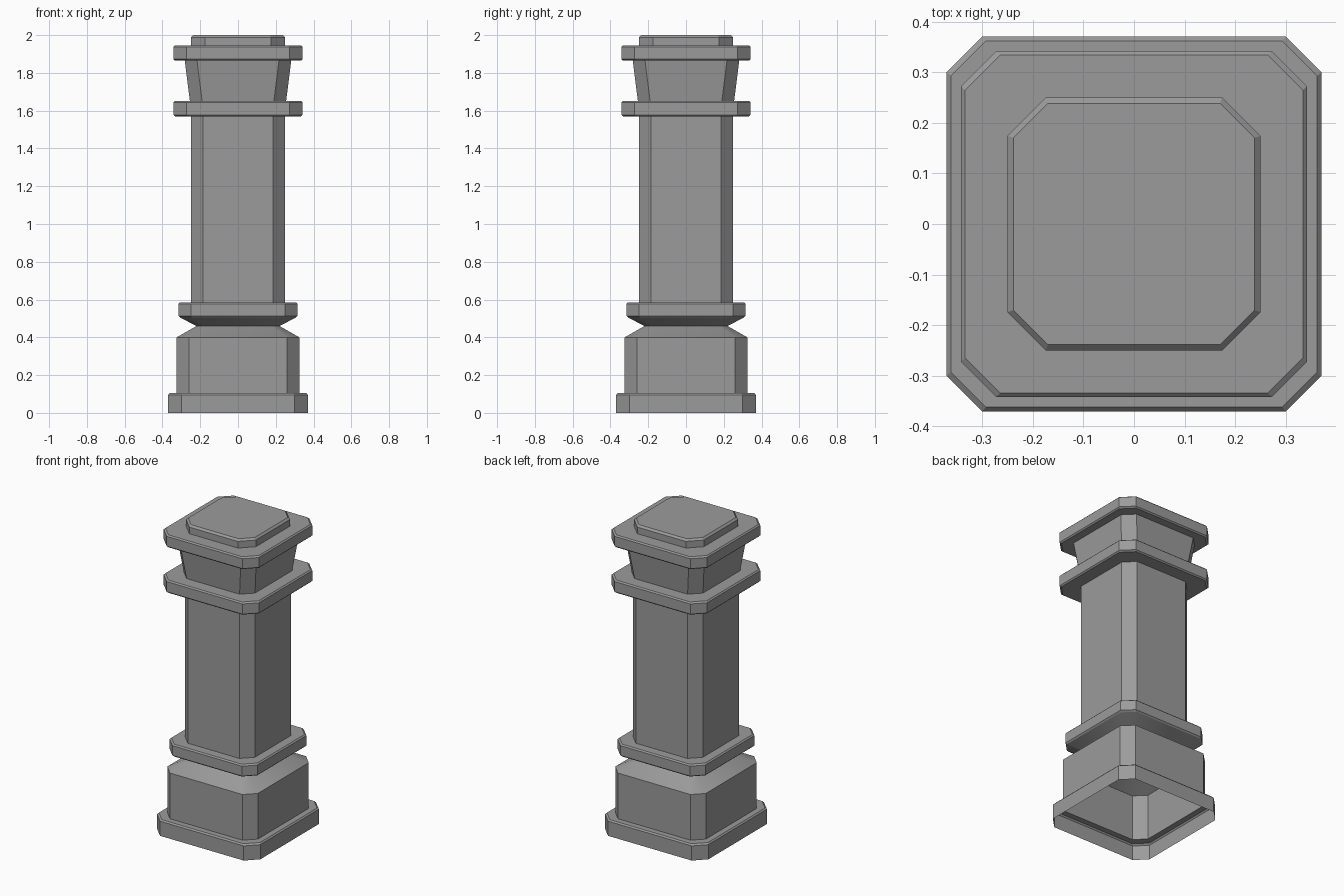
import bpy
import bmesh
import math

cube = bpy.data.objects.get("Cube")
if cube:
    bpy.data.objects.remove(cube, do_unlink=True)

# Single stone colour
stone = bpy.data.materials.new("grey stone")
stone.use_nodes = True
GREY = (0.33, 0.33, 0.33, 1)
stone.diffuse_color = GREY
stone.node_tree.nodes["Principled BSDF"].inputs["Base Color"].default_value = GREY


def octagon(bm, half, cut, z):
    """Square ring with chamfered corners, counter-clockwise."""
    k = half - cut
    corner = [(half, -k), (half, k)]
    pts = []
    for turn in range(4):
        for x, y in corner:
            pts.append((x, y))
        corner = [(-y, x) for x, y in corner]
    return [bm.verts.new((x, y, z)) for x, y in pts]


def loft(name, profile, cap=False):
    """Skin a stack of (half width, corner cut, height) rings."""
    bm = bmesh.new()
    rings = [octagon(bm, *p) for p in profile]
    for a, b in zip(rings, rings[1:]):
        for i in range(8):
            j = (i + 1) % 8
            bm.faces.new((a[i], a[j], b[j], b[i]))
    if cap:
        bm.faces.new(rings[-1])
    mesh = bpy.data.meshes.new(name)
    bm.to_mesh(mesh)
    bm.free()
    mesh.materials.append(stone)
    obj = bpy.data.objects.new(name, mesh)
    bpy.context.collection.objects.link(obj)
    bpy.ops.object.select_all(action="DESELECT")
    obj.select_set(True)
    bpy.context.view_layer.objects.active = obj
    bpy.ops.object.shade_smooth_by_angle(angle=math.radians(28))


def slab(name, half, cut, low, high, below, above):
    """Bevelled slab whose ledges meet the parts below and above it."""
    b = 0.008
    loft(name, [(*below, low), (half - b, cut, low), (half, cut, low + b),
                (half, cut, high - b), (half - b, cut, high), (*above, high)])


# Half width and corner cut where parts meet
block, neck = (0.325, 0.065), (0.22, 0.045)
shaft, flare_low, flare_high = (0.25, 0.065), (0.255, 0.065), (0.282, 0.065)
cap = (0.25, 0.076)

# Open-bottomed foot and base block
loft("foot", [(0.37, 0.07, 0), (0.37, 0.07, 0.095), (0.362, 0.07, 0.104), (*block, 0.104)])
loft("base_block", [(*block, 0.104), (*block, 0.40), (*neck, 0.46)])

# Collar and shaft
loft("collar_underside", [(*neck, 0.46), (0.307, 0.065, 0.505)])
slab("collar", 0.315, 0.065, 0.505, 0.585, (0.307, 0.065), shaft)
loft("shaft", [(*shaft, 0.585), (*shaft, 1.57)])

# Capital
slab("lower_capital_slab", 0.342, 0.07, 1.57, 1.652, shaft, flare_low)
loft("flared_capital", [(*flare_low, 1.652), (*flare_high, 1.865)])
slab("upper_capital_slab", 0.342, 0.07, 1.865, 1.945, flare_high, cap)
loft("top_cap", [(*cap, 1.945), (*cap, 1.988), (0.238, 0.068, 2.0)], cap=True)
